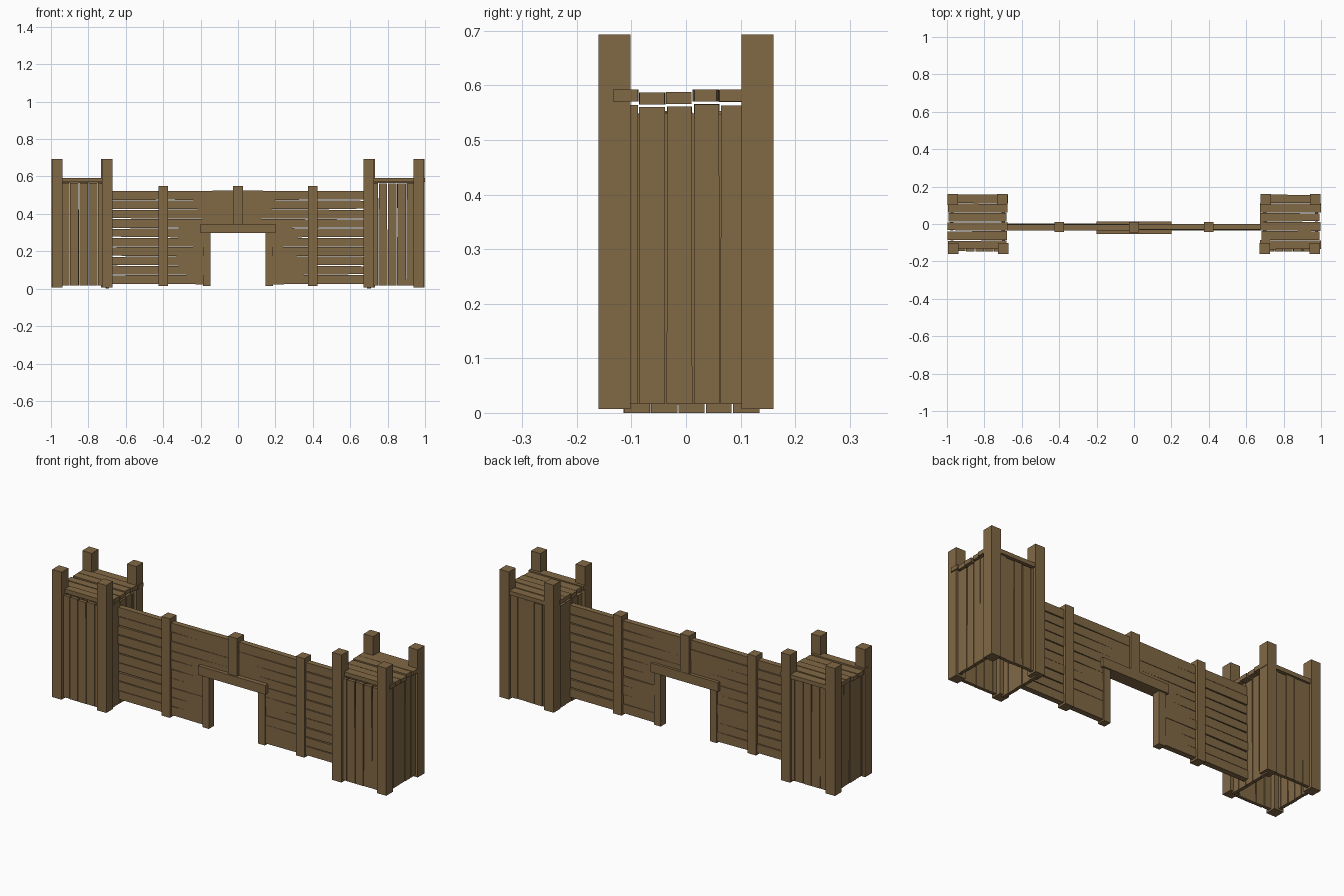
import bpy, bmesh, random
from mathutils import Vector

random.seed(4)
old = bpy.data.objects.get("Cube")
if old:
    bpy.data.objects.remove(old, do_unlink=True)

wood = bpy.data.materials.new("brown_wood")
wood.use_nodes = True
colour = (0.22, 0.14, 0.06, 1)
wood.diffuse_color = colour
wood.node_tree.nodes["Principled BSDF"].inputs["Base Color"].default_value = colour


def box(bm, low, high):
    """Axis-aligned box between two corners."""
    low, high = Vector(low), Vector(high)
    verts = bmesh.ops.create_cube(bm, size=1)["verts"]
    for v in verts:
        v.co = Vector((v.co[i] + 0.5) * (high[i] - low[i]) + low[i] for i in range(3))
    return verts


def plank(bm, low, high, along, across, start=1.0, end=1.0):
    """Box whose width shrinks to a factor at each end."""
    mid = (Vector(low) + Vector(high)) / 2
    for v in box(bm, low, high):
        factor = end if v.co[along] > mid[along] else start
        v.co[across] = mid[across] + (v.co[across] - mid[across]) * factor


def make(name, bm):
    mesh = bpy.data.meshes.new(name)
    bm.to_mesh(mesh)
    bm.free()
    mesh.materials.append(wood)
    obj = bpy.data.objects.new(name, mesh)
    bpy.context.collection.objects.link(obj)
    return obj


def jitter(size):
    return random.uniform(-size, size)


def mirrored(name, build):
    """Build a part on +x, then a mirrored copy on -x."""
    for side, sign in (("left", 1), ("right", -1)):
        bm = bmesh.new()
        build(bm)
        if sign < 0:
            for v in bm.verts:
                v.co.x *= -1
            bmesh.ops.reverse_faces(bm, faces=bm.faces)
        make(side + "_" + name, bm)


TOWER = 0.837   # tower centre
PITCH = 0.05    # plank spacing


def tower_posts(bm):
    for sx in (-1, 1):
        for sy in (-1, 1):
            x = TOWER + sx * 0.133 - (0.004 if sy < 0 else 0)
            y = sy * 0.131
            box(bm, (x - 0.028, y - 0.029, 0.007), (x + 0.028, y + 0.029, 0.693))


def tower_walls(bm):
    # five upright planks on each of four sides
    for axis in (0, 1):
        for sign in (-1, 1):
            inner = axis == 0 and sign < 0
            bottom, top = (0, 0.55) if inner else (0.016, 0.563)
            shift = 0.01 if inner else -0.012
            for i in range(5):
                c = (i - 2) * PITCH + shift
                depth = sign * 0.137 + jitter(0.002)
                low, high = [0, 0, bottom], [0, 0, top + jitter(0.003)]
                centre = (TOWER, 0)
                low[axis] = centre[axis] + depth - 0.009
                high[axis] = centre[axis] + depth + 0.009
                other = 1 - axis
                low[other] = centre[other] + c - 0.0247
                high[other] = centre[other] + c + 0.0247
                plank(bm, low, high, 2, other,
                      random.uniform(0.92, 1), random.uniform(0.88, 1))


def tower_floor(bm):
    for i in range(6):
        y = -0.111 + i * 0.049
        z = 0.579 + jitter(0.003)
        plank(bm, (0.678 + jitter(0.006), y - 0.0245, z - 0.011),
              (0.996 + jitter(0.004), y + 0.0245, z + 0.011), 0, 1,
              random.uniform(0.82, 1), random.uniform(0.82, 1))


def wall_planks(bm):
    # upper planks run on across the gateway
    for i in range(10):
        z = 0.049 + i * PITCH
        start = 0 if i > 5 else 0.165
        y = -0.016 + jitter(0.003)
        for a, b, f, g in ((start, 0.4, 1.03, random.uniform(0.88, 0.97)),
                           (0.4, 0.69, 0.93, random.uniform(0.8, 0.97))):
            plank(bm, (a, y - 0.015, z - PITCH / 2), (b, y + 0.015, z + PITCH / 2),
                  0, 2, f, g)


def wall_post(bm):
    box(bm, (0.375, -0.043, 0.015), (0.425, 0.012, 0.548))


def gate_jamb(bm):
    box(bm, (0.147, -0.038, 0.015), (0.186, 0.005, 0.32))


mirrored("tower_posts", tower_posts)
mirrored("tower_walls", tower_walls)
mirrored("tower_floor", tower_floor)
mirrored("wall_planks", wall_planks)
mirrored("wall_post", wall_post)
mirrored("gate_jamb", gate_jamb)

# beam over the gateway and the short post above it
for name, low, high in (
        ("gate_beam", (-0.2, -0.054, 0.298), (0.2, 0.014, 0.347)),
        ("gate_post", (-0.027, -0.045, 0.34), (0.027, 0.012, 0.55))):
    bm = bmesh.new()
    box(bm, low, high)
    make(name, bm)
